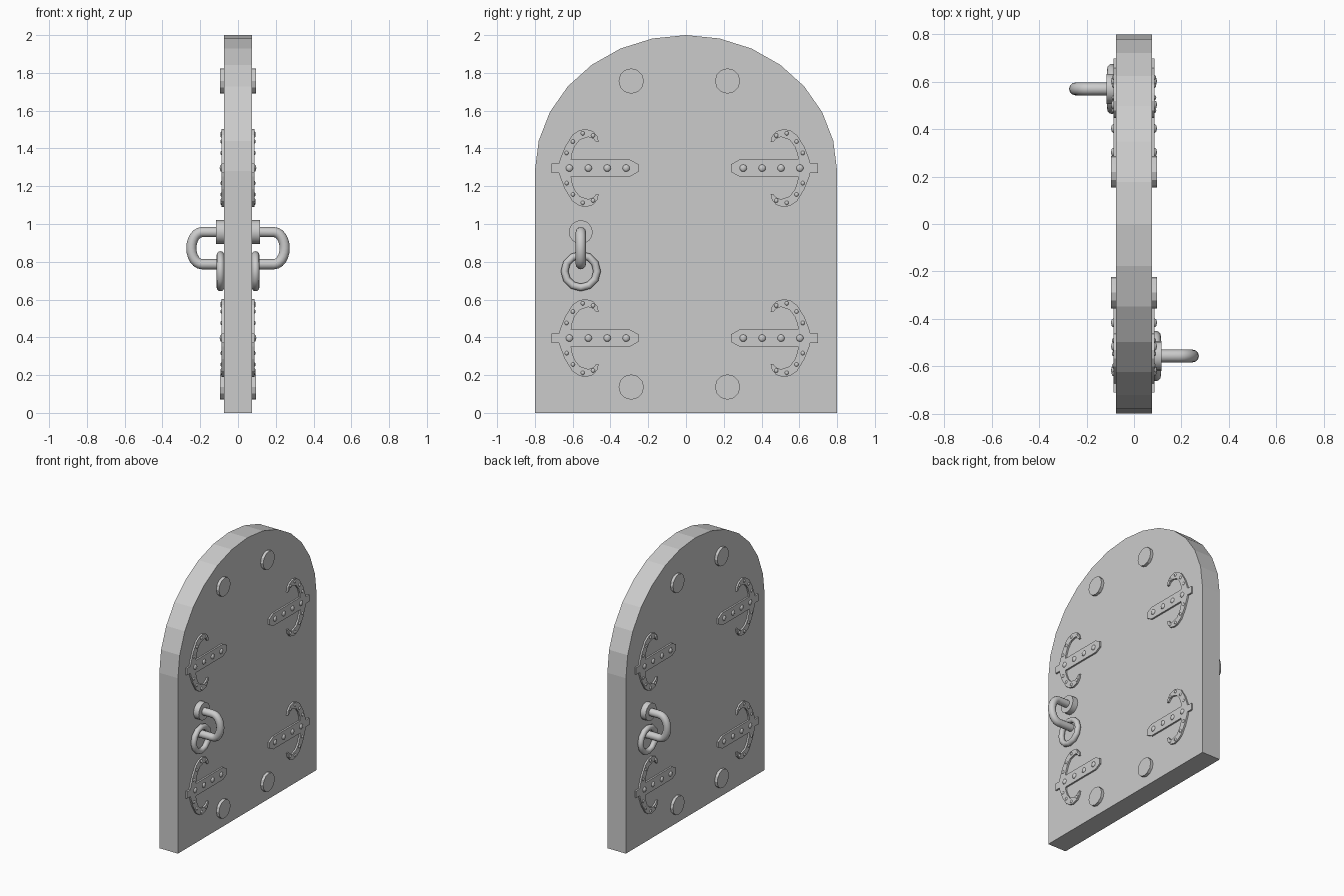
import bpy, bmesh, math
from mathutils import Vector, Matrix

if "Cube" in bpy.data.objects:
    bpy.data.objects.remove(bpy.data.objects["Cube"])

HALF = 0.075  # half the door thickness


def finish(name, bm, smooth=None):
    bmesh.ops.recalc_face_normals(bm, faces=bm.faces[:])
    me = bpy.data.meshes.new(name)
    bm.to_mesh(me)
    bm.free()
    ob = bpy.data.objects.new(name, me)
    bpy.context.collection.objects.link(ob)
    if smooth:
        bpy.context.view_layer.objects.active = ob
        ob.select_set(True)
        bpy.ops.object.shade_smooth_by_angle(angle=math.radians(smooth))
        ob.select_set(False)
    return ob


def slab(name, outline, x0, x1):
    """Extrude a (y, z) outline from x0 to x1."""
    bm = bmesh.new()
    f = bm.faces.new([bm.verts.new((x0, y, z)) for y, z in outline])
    ext = bmesh.ops.extrude_face_region(bm, geom=[f])
    vs = [v for v in ext["geom"] if isinstance(v, bmesh.types.BMVert)]
    bmesh.ops.translate(bm, verts=vs, vec=(x1 - x0, 0, 0))
    return finish(name, bm)


def disc(name, y, z, r, x0, x1, n, smooth=None):
    bm = bmesh.new()
    m = Matrix.Translation(((x0 + x1) / 2, y, z)) @ Matrix.Rotation(math.pi / 2, 4, 'Y')
    bmesh.ops.create_cone(bm, cap_ends=True, segments=n, radius1=r, radius2=r,
                          depth=abs(x1 - x0), matrix=m)
    return finish(name, bm, smooth)


def tube(name, path, r, normal, n=12, closed=False):
    """Sweep a circle along a planar path."""
    bm = bmesh.new()
    pts = [Vector(p) for p in path]
    nrm, k, rings = Vector(normal), len(path), []
    for i, p in enumerate(pts):
        a = pts[(i - 1) % k] if closed or i else p
        b = pts[(i + 1) % k] if closed or i < k - 1 else p
        side = (b - a).normalized().cross(nrm)
        rings.append([bm.verts.new(p + r * (math.cos(t) * side + math.sin(t) * nrm))
                      for t in (2 * math.pi * j / n for j in range(n))])
    for i in range(k if closed else k - 1):
        A, B = rings[i], rings[(i + 1) % k]
        for j in range(n):
            bm.faces.new((A[j], A[(j + 1) % n], B[(j + 1) % n], B[j]))
    if not closed:
        bm.faces.new(rings[0])
        bm.faces.new(rings[-1])
    return finish(name, bm, 50)


# Arched door slab
arch = [(0.8 * math.cos(math.pi * i / 14), 1.28 + 0.72 * math.sin(math.pi * i / 14))
        for i in range(15)]
slab("door_slab", [(-0.8, 0), (0.8, 0)] + arch, -HALF, HALF)

# Upper half of the hinge outline: u runs inward from the door centre side, v is height
hinge_half = [(0.705, 0.025), (0.665, 0.025), (0.66, 0.045), (0.635, 0.11), (0.595, 0.175),
              (0.56, 0.199), (0.525, 0.207), (0.485, 0.195), (0.462, 0.168), (0.455, 0.137),
              (0.468, 0.137), (0.483, 0.155), (0.51, 0.165), (0.555, 0.15), (0.582, 0.115),
              (0.597, 0.075), (0.601, 0.045), (0.29, 0.045), (0.245, 0.02)]
hinge_outline = hinge_half + [(u, -v) for u, v in reversed(hinge_half)]
horn_rivets = [(0.625, 0.08), (0.592, 0.14), (0.54, 0.184), (0.485, 0.172)]


def rivets(name, spots, x, r):
    bm = bmesh.new()
    for y, z in spots:
        m = Matrix.Translation((x, y, z)) @ Matrix.Diagonal((0.010, r, r, 1))
        bmesh.ops.create_uvsphere(bm, u_segments=8, v_segments=6, radius=1, matrix=m)
    return finish(name, bm, 60)


for side in (1, -1):
    face = "right" if side > 0 else "left"
    # Anchor-shaped hinge plates with rivets
    for z0 in (0.396, 1.296):
        for edge in (1, -1):
            place = lambda u, v: (edge * u - 0.007, z0 + v)
            slab(f"hinge_plate_{face}", [place(u, v) for u, v in hinge_outline],
                 side * (HALF - 0.005), side * 0.087)
            rivets(f"strap_rivets_{face}",
                   [place(u, 0) for u in (0.31, 0.41, 0.51, 0.61)], side * 0.087, 0.019)
            rivets(f"horn_rivets_{face}",
                   [place(u, s * v) for u, v in horn_rivets for s in (1, -1)],
                   side * 0.084, 0.012)

    # Large round studs
    for y in (-0.29, 0.22):
        for z in (0.137, 1.757):
            disc(f"stud_{face}", y, z, 0.067, side * (HALF - 0.005), side * 0.096, 12)

    # Handle: boss, bent bar and hanging ring, diagonally opposite on the two faces
    hy = -0.557 if side > 0 else 0.57
    disc(f"handle_boss_{face}", hy, 0.957, 0.063, side * (HALF - 0.005), side * 0.117, 16, 40)
    bend = [(0.19 + 0.057 * math.sin(t), 0.872 + 0.085 * math.cos(t))
            for t in (math.pi * i / 12 for i in range(13))]
    bar = [(0.11, 0.957)] + bend + [(0.078, 0.787)]
    tube(f"handle_bar_{face}", [(side * x, hy, z) for x, z in bar], 0.027, (0, 1, 0))
    ring = [(side * 0.093, hy + 0.086 * math.cos(t), 0.75 + 0.086 * math.sin(t))
            for t in (2 * math.pi * i / 12 for i in range(12))]
    tube(f"handle_ring_{face}", ring, 0.02, (1, 0, 0), closed=True)
